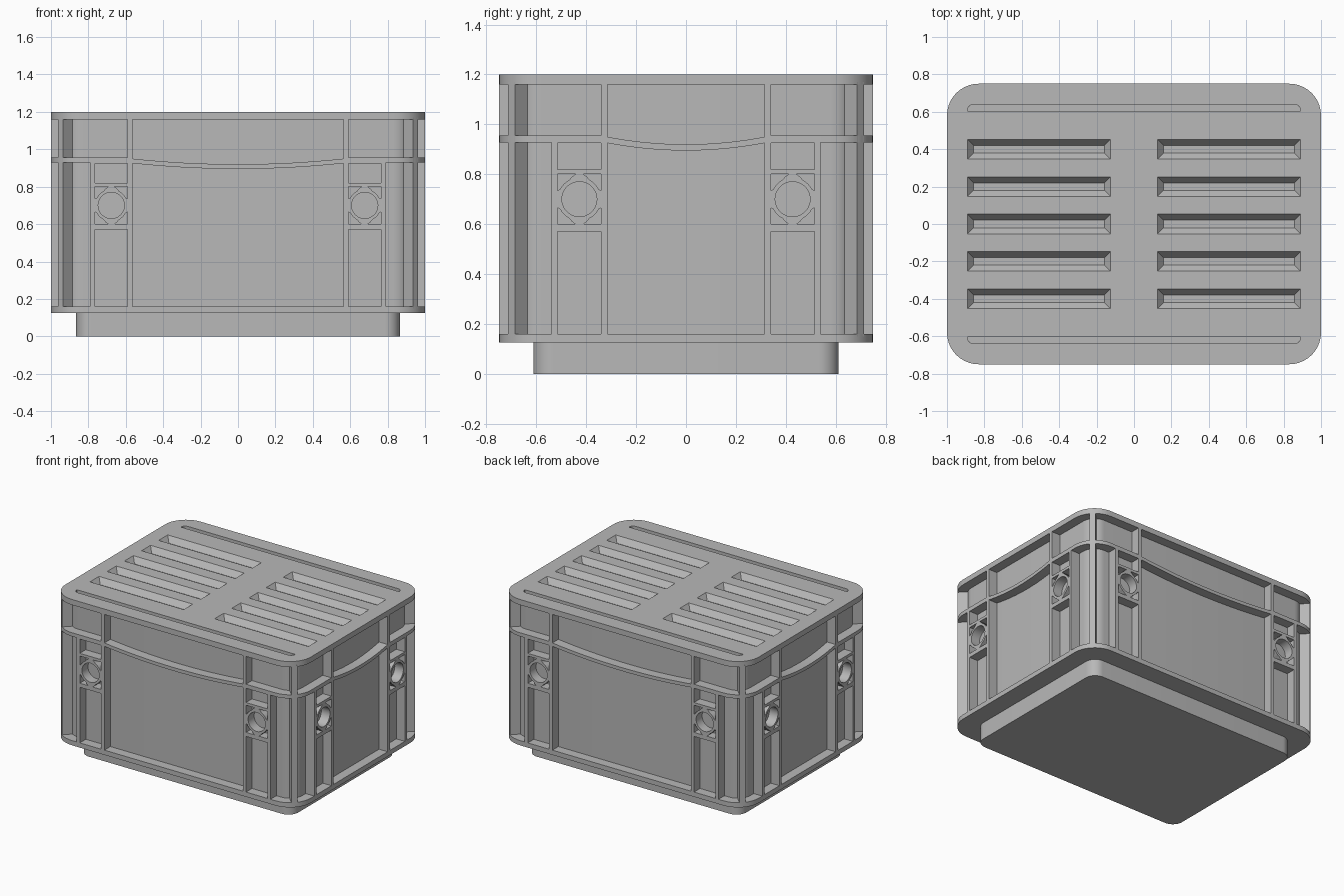
import bpy, bmesh, math
from math import pi, cos, sin, radians

cube = bpy.data.objects.get("Cube")
if cube:
    bpy.data.objects.remove(cube, do_unlink=True)

GREY = (0.48, 0.48, 0.48, 1)
plastic = bpy.data.materials.new("grey plastic")
plastic.use_nodes = True
plastic.diffuse_color = GREY
plastic.node_tree.nodes["Principled BSDF"].inputs["Base Color"].default_value = GREY

HX, HY, R, DEPTH = 1.0, 0.75, 0.17, 0.07   # outer half size, corner radius, recess
FLOOR, RIM, TOP = 0.125, 1.16, 1.2


def arc(cx, cy, r, start, end, n=10):
    angles = [radians(start + (end - start) * i / n) for i in range(n + 1)]
    return [(cx + r * cos(t), cy + r * sin(t)) for t in angles]


def rect(x0, y0, x1, y1):
    return [(x0, y0), (x1, y0), (x1, y1), (x0, y1)]


def rounded(hx, hy, r):
    a, b = hx - r, hy - r
    return (arc(a, b, r, 0, 90) + arc(-a, b, r, 90, 180)
            + arc(-a, -b, r, 180, 270) + arc(a, -b, r, 270, 360))


def flip(loop, sx, sy=1):
    return [(x * sx, y * sy) for x, y in loop]


def finish(ob):
    bpy.ops.object.select_all(action='DESELECT')
    ob.select_set(True)
    bpy.context.view_layer.objects.active = ob
    if ob.type == 'CURVE':
        bpy.ops.object.convert(target='MESH')
        ob = bpy.context.object
        bm = bmesh.new()
        bm.from_mesh(ob.data)
        bmesh.ops.remove_doubles(bm, verts=bm.verts, dist=1e-5)
        bmesh.ops.recalc_face_normals(bm, faces=bm.faces)
        bm.to_mesh(ob.data)
        bm.free()
    ob.data.materials.clear()
    ob.data.materials.append(plastic)
    bpy.ops.object.shade_smooth_by_angle(angle=radians(30))


def plate(name, loops, thick, location, rotation=(0, 0, 0)):
    """Extruded outline; every loop after the first is a hole."""
    cu = bpy.data.curves.new(name, 'CURVE')
    cu.dimensions = '2D'
    cu.fill_mode = 'BOTH'
    cu.extrude = thick / 2
    for loop in loops:
        sp = cu.splines.new('POLY')
        sp.points.add(len(loop) - 1)
        for p, (x, y) in zip(sp.points, loop):
            p.co = (x, y, 0, 1)
        sp.use_cyclic_u = True
    ob = bpy.data.objects.new(name, cu)
    bpy.context.collection.objects.link(ob)
    ob.location, ob.rotation_euler = location, rotation
    finish(ob)


def slab(name, loops, z0, z1):
    plate(name, loops, z1 - z0, (0, 0, (z0 + z1) / 2))


# Stacking foot, recessed core and base flange
slab("foot", [rounded(0.865, 0.6125, 0.08)], 0, FLOOR + 0.01)
slab("core", [rounded(HX - DEPTH, HY - DEPTH, R - DEPTH)], FLOOR + 0.01, RIM)
slab("base_flange", [rounded(HX, HY, R)], FLOOR, 0.16)

# Lid with vent slots and two narrow gaps
SLOT_X, SLOT_Y = 0.382, 0.0525
centres = [(sx * 0.508, row * 0.2) for sx in (-1, 1) for row in range(-2, 3)]
lid = [rounded(HX, HY, R)]
lid += [rect(x - SLOT_X, y - SLOT_Y, x + SLOT_X, y + SLOT_Y) for x, y in centres]
gap = ([(-0.89, 0.605), (0.89, 0.605)] + arc(0.857, 0.607, 0.033, 0, 90, 6)
       + arc(-0.857, 0.607, 0.033, 90, 180, 6))
lid += [gap, flip(gap, 1, -1)]
slab("lid", lid, RIM, TOP)

# Sloping walls inside the vent slots
bm = bmesh.new()
for x, y in centres:
    rings = []
    for inset, z in ((0, TOP), (0.032, RIM)):
        hx, hy = SLOT_X - inset, SLOT_Y - inset
        rings.append([bm.verts.new((px, py, z))
                      for px, py in rect(x - hx, y - hy, x + hx, y + hy)])
    t, b = rings
    for i in range(4):
        j = (i + 1) % 4
        bm.faces.new((t[i], t[j], b[j], b[i]))
mesh = bpy.data.meshes.new("vent_slot_walls")
bm.to_mesh(mesh)
bm.free()
walls = bpy.data.objects.new("vent_slot_walls", mesh)
bpy.context.collection.objects.link(walls)
finish(walls)


def sag(half, z, n=16):
    xs = [-half + 2 * half * i / n for i in range(n + 1)]
    return [(x, z - 0.03 * (1 - (x / half) ** 2)) for x in xs]


def side_grid(name, post, distance, turn):
    """Rib frame of one side: panels, sagging band, round sockets."""
    half, outer, low, high = post - 0.025, post + 0.2, 0.15, 1.17
    right = [(outer, low), (outer, 0.955), (post, 0.955), (post, high)]
    loops = [right + flip(right, -1)[::-1]]
    loops.append([(half, 0.16), (-half, 0.16)] + sag(half, 0.925))
    loops.append([(half, RIM), (-half, RIM)] + sag(half, 0.95))
    w = 0.0875
    cx, cz = post + w, 0.7
    # quarter pocket beside the ring around a socket
    pocket = [(0.016, 0.1), (w, 0.1), (w, 0.035)] + arc(0, 0, 0.087, 27, 62, 6) + [(0.03, 0.09)]
    cell = [rect(post, 0.16, post + 2 * w, 0.57),
            rect(post, 0.82, post + 2 * w, 0.925),
            arc(cx, cz, 0.07, 0, 350, 35)]
    for sx in (-1, 1):
        for sz in (-1, 1):
            cell.append([(cx + x, cz + z) for x, z in flip(pocket, sx, sz)])
    for s in (-1, 1):
        loops += [flip(loop, s) for loop in cell]
    thick = DEPTH + 0.01
    d = distance - thick / 2
    plate(name, loops, thick, (d * sin(turn), -d * cos(turn), 0), (pi / 2, 0, turn))


side_grid("front_ribs", 0.59, HY, 0)
side_grid("left_ribs", 0.34, HX, pi / 2)
side_grid("back_ribs", 0.59, HY, pi)
side_grid("right_ribs", 0.34, HX, -pi / 2)

# Corner band and diagonal corner rib, mirrored to all four corners
ax, ay = HX - R, HY - R
band = ([(HX - 0.08, 0.53), (HX, 0.53)] + arc(ax, ay, R, 0, 90)
        + [(0.78, HY), (0.78, HY - 0.08), (HX - 0.15, HY - 0.15)])
k = math.sqrt(0.5)
rib = [(ax + k * (u - v), ay + k * (u + v))
       for u, v in rect(0.07, -0.02, R - 0.001, 0.02)]
for sx, across in ((1, "left"), (-1, "right")):
    for sy, along in ((-1, "front"), (1, "back")):
        slab(f"{along}_{across}_corner_band", [flip(band, sx, sy)], 0.928, 0.955)
        slab(f"{along}_{across}_corner_rib", [flip(rib, sx, sy)], 0.15, 1.17)
